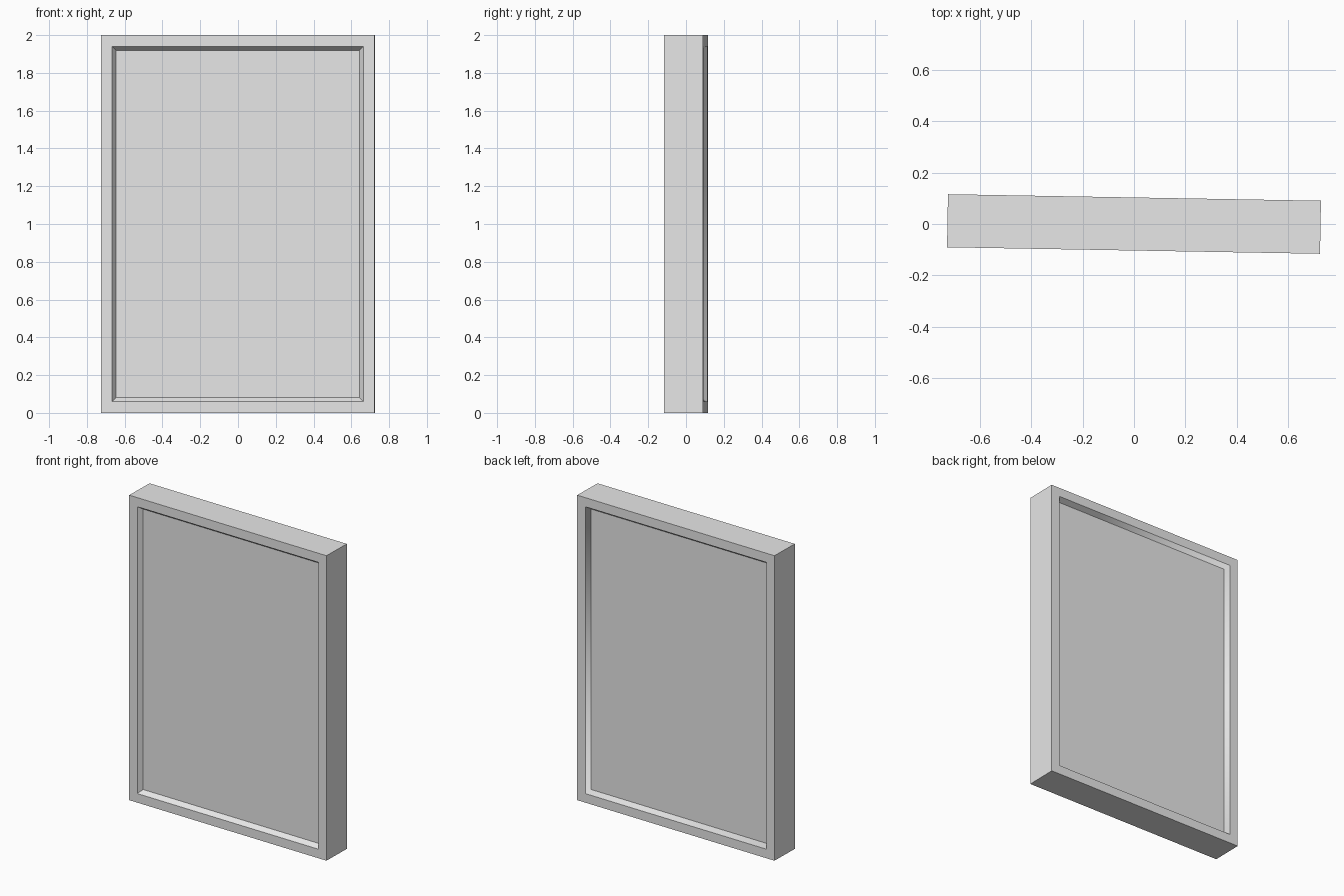
import bpy, bmesh, math
from mathutils import Matrix

WIDTH, DEPTH, HEIGHT = 1.449, 0.206, 2.0
RIM, BEVEL = 0.084, 0.03

cube = bpy.data.objects.get("Cube")
if cube:
    bpy.data.objects.remove(cube, do_unlink=True)

# Plain grey material
grey = bpy.data.materials.new("plain_grey")
grey.use_nodes = True
colour = (0.8, 0.8, 0.8, 1.0)
grey.diffuse_color = colour
grey.node_tree.nodes["Principled BSDF"].inputs["Base Color"].default_value = colour

# Slab
bm = bmesh.new()
bmesh.ops.create_cube(bm, size=1)
bmesh.ops.scale(bm, vec=(WIDTH, DEPTH, HEIGHT), verts=bm.verts)
bmesh.ops.translate(bm, vec=(0, 0, HEIGHT / 2), verts=bm.verts)


def recess(side, smooth):
    """Sink a panel with sloped walls into the front (-1) or back (+1)."""
    bm.normal_update()
    panel = next(f for f in bm.faces if f.normal.y * side > 0.9)
    bmesh.ops.inset_individual(bm, faces=[panel], thickness=RIM)
    rim_edges = list(panel.edges)
    walls = bmesh.ops.inset_individual(bm, faces=[panel], thickness=BEVEL)["faces"]
    bmesh.ops.translate(bm, vec=(0, -side * BEVEL, 0), verts=panel.verts)
    if smooth:
        # Walls blend into each other but stay crisp against the flat faces
        for wall in walls:
            wall.smooth = True
        for edge in rim_edges + list(panel.edges):
            edge.smooth = False


recess(-1, False)
recess(1, True)

# Slight turn about the vertical axis
bmesh.ops.rotate(bm, cent=(0, 0, 0), matrix=Matrix.Rotation(math.radians(-1), 3, "Z"),
                 verts=bm.verts)
bm.normal_update()

mesh = bpy.data.meshes.new("framed_panel")
bm.to_mesh(mesh)
bm.free()
mesh.materials.append(grey)
panel_object = bpy.data.objects.new("framed_panel", mesh)
bpy.context.collection.objects.link(panel_object)
